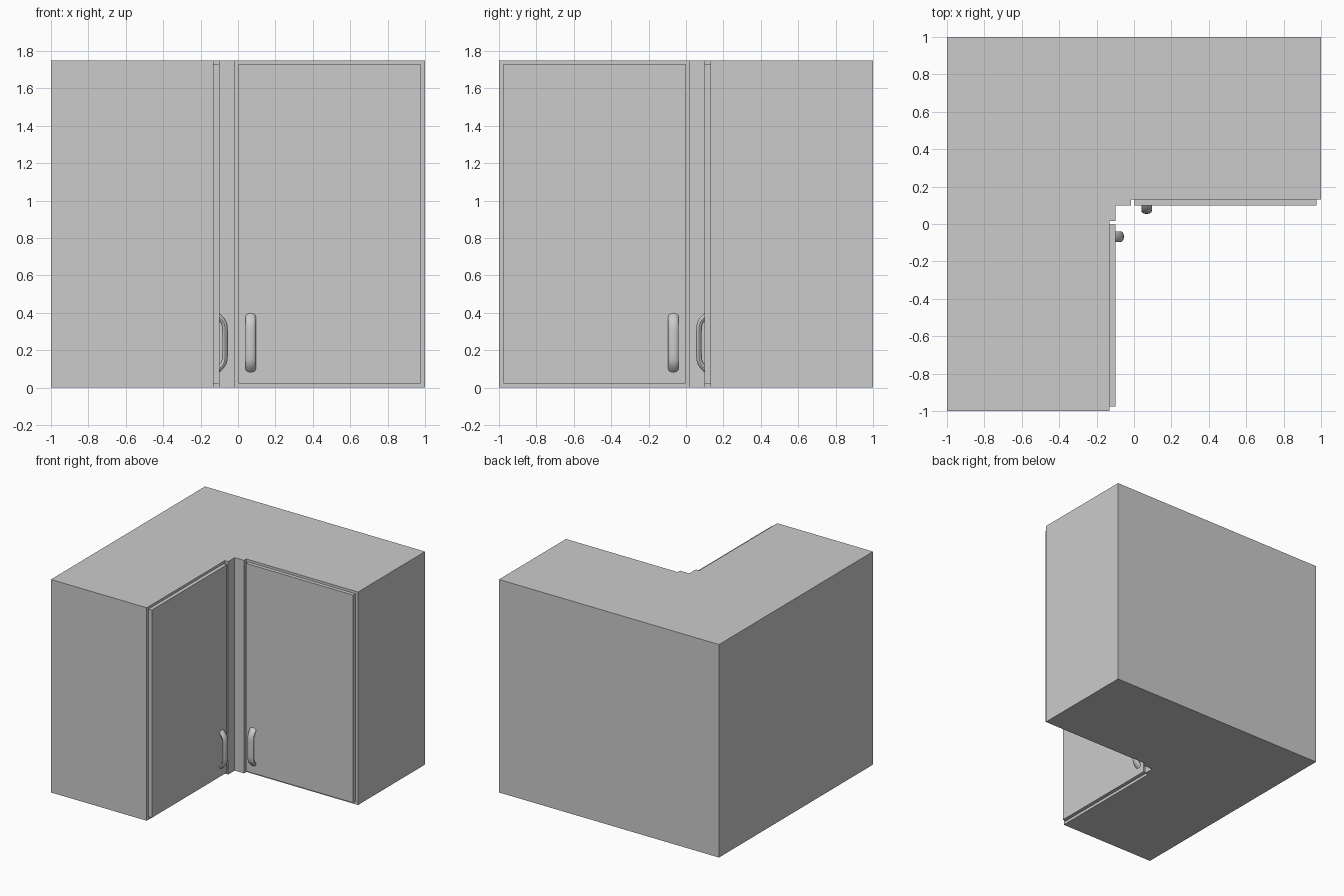
import bpy, bmesh, math
from mathutils import Vector

if "Cube" in bpy.data.objects:
    bpy.data.objects.remove(bpy.data.objects["Cube"])

H = 1.75


def finish(bm, name, smooth=False):
    bmesh.ops.recalc_face_normals(bm, faces=bm.faces)
    mesh = bpy.data.meshes.new(name)
    bm.to_mesh(mesh)
    bm.free()
    ob = bpy.data.objects.new(name, mesh)
    bpy.context.collection.objects.link(ob)
    if smooth:
        bpy.ops.object.select_all(action='DESELECT')
        ob.select_set(True)
        bpy.context.view_layer.objects.active = ob
        bpy.ops.object.shade_smooth_by_angle(angle=math.radians(40))
    return ob


def prism(name, outline, z0, z1):
    bm = bmesh.new()
    face = bm.faces.new([bm.verts.new((x, y, z0)) for x, y in outline])
    top = bmesh.ops.extrude_face_region(bm, geom=[face])["geom"]
    verts = [g for g in top if isinstance(g, bmesh.types.BMVert)]
    bmesh.ops.translate(bm, verts=verts, vec=(0, 0, z1 - z0))
    return finish(bm, name)


def handle(name, place):
    # elliptical section swept along a bowed path of (outward, height)
    half = [(-0.015, 0.152), (0.0, 0.141), (0.017, 0.122), (0.026, 0.108),
            (0.031, 0.09), (0.033, 0.06)]
    path = half + [(o, -z) for o, z in reversed(half)]
    sides = 16
    bm = bmesh.new()
    rings = []
    for i, (o, z) in enumerate(path):
        a, b = path[max(i - 1, 0)], path[min(i + 1, len(path) - 1)]
        t = Vector((b[0] - a[0], b[1] - a[1])).normalized()
        n = Vector((-t.y, t.x))
        ring = []
        for k in range(sides):
            ang = 2 * math.pi * k / sides
            s = 0.015 * math.sin(ang)
            across = 0.067 + 0.028 * math.cos(ang)
            x, y = place(across, 0.102 - (o + n.x * s))
            ring.append(bm.verts.new((x, y, 0.24 + z + n.y * s)))
        rings.append(ring)
    for r, q in zip(rings, rings[1:]):
        for k in range(sides):
            j = (k + 1) % sides
            bm.faces.new((r[k], r[j], q[j], q[k]))
    bm.faces.new(rings[0])
    bm.faces.new(rings[-1])
    return finish(bm, name, smooth=True)


# L-shaped carcass with the inner corner post
prism("cabinet_body", [(-1, -1), (-0.13, -1), (-0.13, 0.015), (-0.1, 0.015),
                       (-0.1, 0.1), (-0.015, 0.1), (-0.015, 0.13), (1, 0.13),
                       (1, 1), (-1, 1)], 0, H)

# The two doors and handles mirror each other across the corner diagonal
for side, place in (("right", lambda x, y: (x, y)),
                    ("left", lambda x, y: (-y, -x))):
    corners = [(0.003, 0.1), (0.976, 0.1), (0.976, 0.13), (0.003, 0.13)]
    prism(side + "_door", [place(*c) for c in corners], 0.023, H - 0.02)
    handle(side + "_handle", place)
